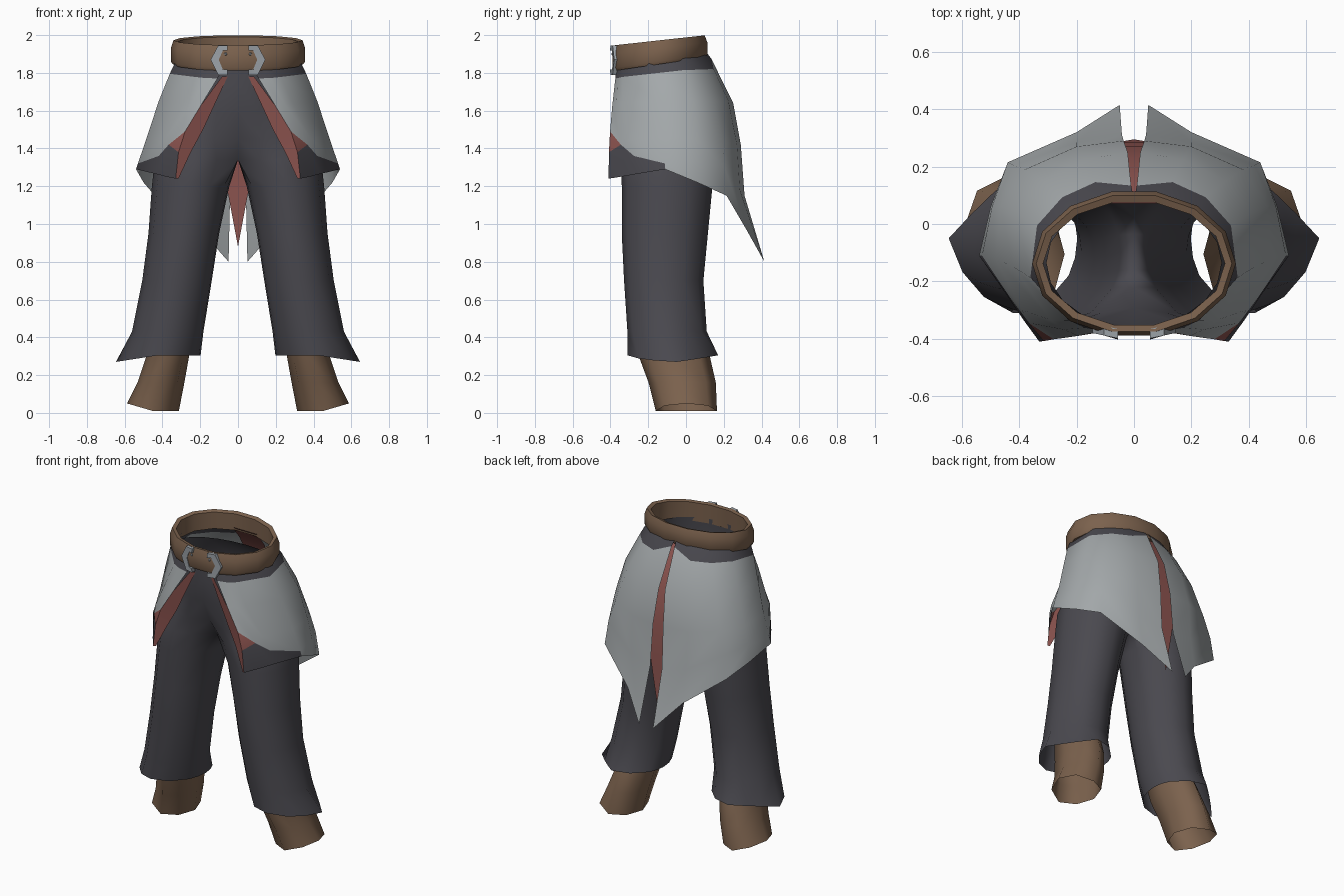
import bpy, bmesh, math
from mathutils import Vector

if "Cube" in bpy.data.objects:
    bpy.data.objects.remove(bpy.data.objects["Cube"])


def material(name, r, g, b):
    m = bpy.data.materials.new(name)
    m.diffuse_color = (r, g, b, 1)
    m.use_nodes = True
    m.node_tree.nodes["Principled BSDF"].inputs["Base Color"].default_value = m.diffuse_color
    return m


DARK = material("charcoal cloth", 0.068, 0.066, 0.078)
GREY = material("pale grey cloth", 0.37, 0.395, 0.405)
RED = material("dull red lining", 0.27, 0.09, 0.08)
BROWN = material("brown leather", 0.20, 0.122, 0.075)
STEEL = material("buckle steel", 0.33, 0.36, 0.39)


def build(name, verts, faces, mats, slots=None, mirror=False, angle=40):
    """Make one smooth-shaded object, optionally mirrored across x = 0."""
    me = bpy.data.meshes.new(name)
    me.from_pydata([tuple(v) for v in verts], [], faces)
    for m in mats:
        me.materials.append(m)
    if slots:
        for p, s in zip(me.polygons, slots):
            p.material_index = s
    bm = bmesh.new()
    bm.from_mesh(me)
    bmesh.ops.remove_doubles(bm, verts=bm.verts, dist=0.0005)
    bmesh.ops.recalc_face_normals(bm, faces=bm.faces)
    bm.to_mesh(me)
    bm.free()
    ob = bpy.data.objects.new(name, me)
    bpy.context.collection.objects.link(ob)
    if mirror:
        mod = ob.modifiers.new("mirror", 'MIRROR')
        mod.merge_threshold = 0.001
    bpy.ops.object.select_all(action='DESELECT')
    ob.select_set(True)
    bpy.context.view_layer.objects.active = ob
    bpy.ops.object.shade_smooth_by_angle(angle=math.radians(angle))
    return ob


def grid_faces(rows, cols, closed=False):
    """Quads over a row-major grid; closed wraps each row into a ring."""
    return [(r * cols + c, r * cols + (c + 1) % cols,
             (r + 1) * cols + (c + 1) % cols, (r + 1) * cols + c)
            for r in range(rows - 1) for c in range(cols if closed else cols - 1)]


# Trousers: hip rings are half ellipses closed along x = 0, leg rings are full
N_OUT, N_IN = 11, 3
N = N_OUT + N_IN
hips = [(-.135, .305, .225, 1.85), (-.115, .33, .25, 1.74),
        (-.09, .36, .268, 1.60), (-.085, .41, .262, 1.45)]       # cy, rx, ry, z
legs = [(.222, -.098, .218, .245, 1.34), (.251, -.1, .205, .24, 1.2),
        (.287, -.112, .187, .228, .95), (.323, -.118, .184, .21, .70),
        (.372, -.10, .189, .21, .43), (.422, -.05, .224, .24, .305)]  # cx, cy, rx, ry, z
verts = []
for i, (cy, rx, ry, z) in enumerate(hips):
    for k in range(N):
        if k < N_OUT:
            a = math.radians(-90 + 180 * k / (N_OUT - 1))
            y = cy + ry * math.sin(a)
            if i == 3 and k in (0, N_OUT - 1):
                y = cy + ry * math.sin(a) * .79
            dip = .05 * max(0, math.sin(a)) if i == 0 else 0
            verts.append((rx * math.cos(a) if 0 < k < N_OUT - 1 else 0, y, z - dip))
        else:
            t = (k - N_OUT + 1) / (N_IN + 1)
            verts.append((0, cy + ry * .79 * (1 - 2 * t), z))
for i, (cx, cy, rx, ry, z) in enumerate(legs):
    hem = i == len(legs) - 1
    for k in range(N):
        if k < N_OUT:
            a = math.radians(-150 + 300 * k / (N_OUT - 1))
        else:
            a = math.radians(150 + 60 * (k - N_OUT + 1) / (N_IN + 1))
        c, s = math.cos(a), math.sin(a)
        grow, drop, depth = 1, 0, ry
        if hem:                                  # hem runs to a point at the outside
            p = 2 if c < .01 else (1.05 if s > 0 else 1.5)
            grow = (abs(c) ** p + abs(s) ** p) ** (-1 / p)
            drop = .035 * max(0, c * grow)
            depth = .22 if s > 0 else .26
        x = cx + rx * c * grow
        if i == 0 and (k >= N_OUT - 1 or k == 0):
            x = 0
        verts.append((x, cy + depth * s * grow, z - drop))
faces = [f for f in grid_faces(len(hips) + len(legs), N, True)
         if any(verts[i][0] > .001 for i in f)]
build("trousers", verts, faces, [DARK], mirror=True, angle=70)

# Boots: flaring tubes, open at both ends
S = 8
boot = [(.352, -.105, .11, .168, .45), (.372, -.062, .113, .188, .30),
        (.408, -.02, .124, .178, .16), (.45, .002, .137, .162, .01)]
verts = []
for i, (cx, cy, rx, ry, z) in enumerate(boot):
    for k in range(S):
        a = 2 * math.pi * k / S
        lift = .04 * max(0, math.cos(a)) if i == 3 else 0
        verts.append((cx + rx * math.cos(a), cy + ry * math.sin(a), z + lift))
build("boots", verts, grid_faces(4, S, True), [BROWN], mirror=True, angle=70)

# Skirt half: columns run from the front opening round to the back slit;
# the second column pinches to a point so the front corner gets a red triangle
columns = [
    [(.06, -.365, 1.85), (.195, -.39, 1.63), (.28, -.402, 1.49), (.315, -.408, 1.38), (.33, -.41, 1.24)],
    [(.125, -.352, 1.85), (.245, -.368, 1.635), (.367, -.345, 1.42), (.367, -.345, 1.42), (.385, -.335, 1.252)],
    [(.19, -.33, 1.85), (.29, -.335, 1.64), (.39, -.30, 1.45), (.42, -.275, 1.36), (.435, -.26, 1.265)],
    [(.325, -.20, 1.87), (.42, -.15, 1.65), (.482, -.12, 1.46), (.53, -.11, 1.32), (.54, -.11, 1.29)],
    [(.30, -.02, 1.89), (.41, .04, 1.65), (.465, .06, 1.45), (.495, .06, 1.33), (.50, .06, 1.22)],
    [(.21, .05, 1.90), (.32, .15, 1.65), (.38, .19, 1.44), (.42, .205, 1.30), (.44, .215, 1.15)],
    [(.11, .09, 1.91), (.17, .225, 1.65), (.20, .27, 1.42), (.20, .285, 1.18), (.20, .32, .97)],
    [(.003, .10, 1.92), (.022, .25, 1.64), (.036, .29, 1.42), (.042, .31, 1.15), (.05, .415, .80)]]
band_depth = [.36, .36, .34, .34, .31, .33, .34, .16]
verts = []
for col, depth in zip(columns, band_depth):
    p = [Vector(v) for v in col]
    band = p[0].lerp(p[1], depth)               # lower edge of the dark waistband
    if col is not columns[0]:
        band += Vector((.004, .010 if col[0][1] > 0 else -.004, 0))
    verts += [p[0], band] + p[1:]
faces = grid_faces(len(columns), 6)
slots = []
for n in range(len(faces)):
    strip, row = divmod(n, 5)
    dark = row == 0 or (row == 4 and strip < 3)
    slots.append(1 if dark else 2 if (strip, row) == (0, 3) else 0)
build("skirt", verts, faces, [GREY, DARK, RED], slots, mirror=True, angle=60)

# Red lining along each front edge of the skirt
outer = [(.085, -.372, 1.78), (.195, -.39, 1.63), (.28, -.402, 1.49), (.315, -.408, 1.38), (.33, -.41, 1.24)]
inner = [(.055, -.362, 1.78), (.125, -.368, 1.63), (.185, -.37, 1.50), (.25, -.38, 1.38), (.315, -.402, 1.24)]
build("front_lining", outer + inner, grid_faces(2, 5), [RED], mirror=True)

# Red tail hanging behind the back slit
tail = [(1.90, .072, .09), (1.80, .148, .09), (1.64, .232, .085),
        (1.42, .272, .085), (1.20, .285, .06), (.88, .295, 0)]
verts = [(s * w, y, z) for z, y, w in tail for s in (-1, 1)]
build("back_tail", verts, grid_faces(len(tail), 2), [RED])

# Belt: faceted tilted ring with a softly rounded section
B = 14
section = [(-.035, .03), (-.008, 0), (0, .12), (0, .68), (-.014, 1), (-.038, .95)]  # inset, height
verts = []
for k in range(B):
    a = 2 * math.pi * k / B
    for off, t in section:
        x = (.355 + off) * math.cos(a)
        y = -.138 + (.257 + off) * math.sin(a)
        low, high = 1.81 + .145 * (y + .39), 1.945 + .11 * (y + .39)
        verts.append((x, y, low + (high - low) * t))
M = len(section)
faces = [(k * M + j, k * M + (j + 1) % M, (k + 1) % B * M + (j + 1) % M, (k + 1) % B * M + j)
         for k in range(B) for j in range(M)]
build("belt", verts, faces, [BROWN], angle=50)

# Buckle brackets: angular hooks either side of the belt front
out = [(.055, 1.945), (.105, 1.945), (.145, 1.87), (.105, 1.79), (.055, 1.79)]
ins = [(.055, 1.918), (.08, 1.918), (.102, 1.87), (.08, 1.817), (.055, 1.817)]
verts = []
for (ox, oz), (ix, iz) in zip(out, ins):
    back = .018 * (ox - .06) / .085             # follow the curve of the belt
    verts += [(ox, -.398 + back, oz), (ix, -.402 + back, iz),
              (ix, -.365 + back, iz), (ox, -.365 + back, oz)]
faces = grid_faces(5, 4, True) + [(0, 1, 2, 3), (16, 17, 18, 19)]
build("buckle", verts, faces, [STEEL], mirror=True, angle=30)

# Small studs on the belt front
bm = bmesh.new()
bmesh.ops.create_icosphere(bm, subdivisions=1, radius=.009)
bmesh.ops.translate(bm, verts=bm.verts, vec=(.065, -.388, 1.90))
verts = [v.co.copy() for v in bm.verts]
faces = [tuple(v.index for v in f.verts) for f in bm.faces]
bm.free()
build("belt_studs", verts, faces, [STEEL], mirror=True)
